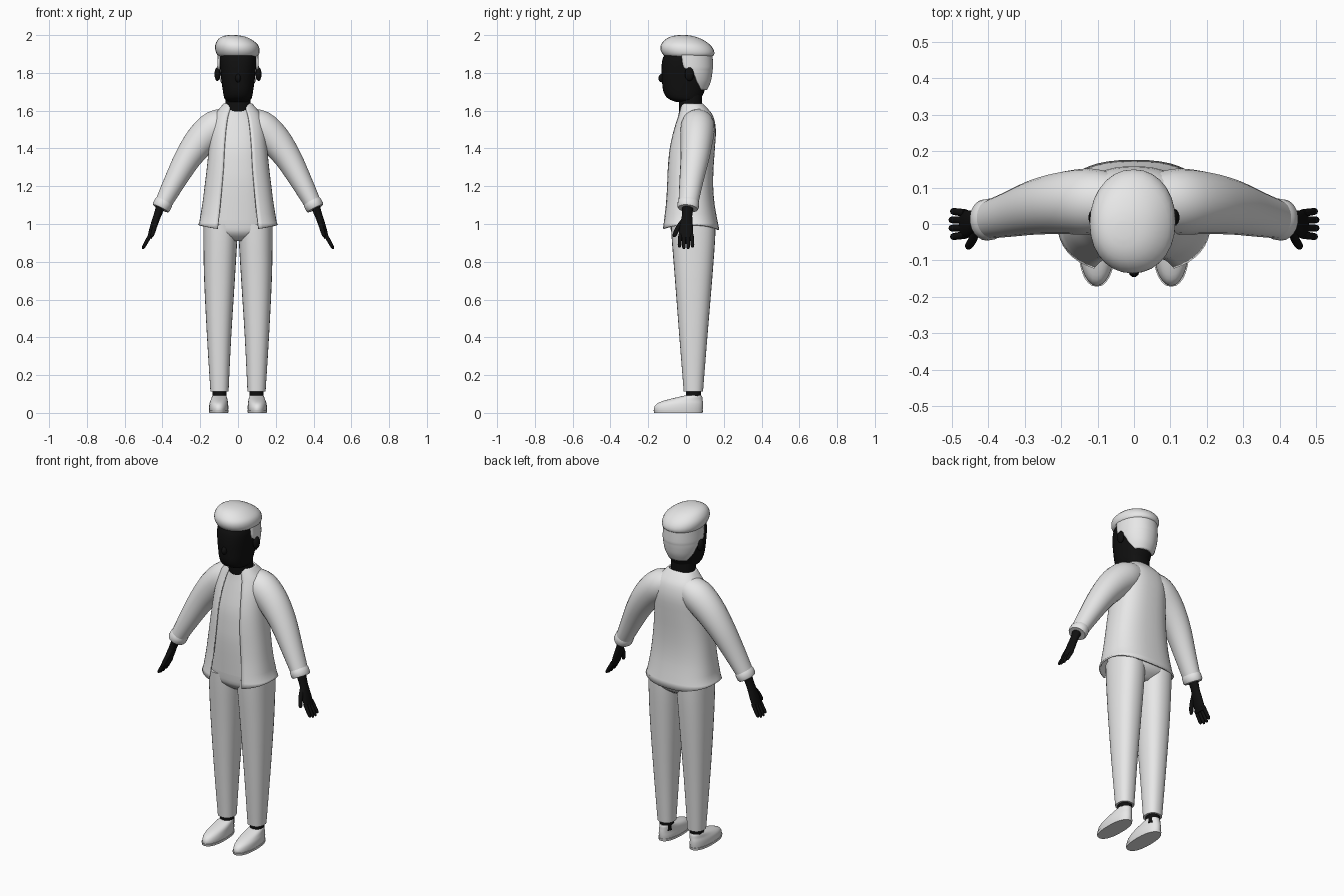
import bpy, bmesh, math
from mathutils import Vector


def material(name, v):
    m = bpy.data.materials.new(name)
    m.diffuse_color = (v, v, v, 1)
    return m


CLOTH = material("light grey", 0.8)
SKIN = material("black", 0.005)


def spline(rows, sub):
    """Catmull-Rom interpolation of rows of numbers."""
    out, n = [], len(rows)
    for i in range(n - 1):
        p0, p1, p2, p3 = (rows[min(max(k, 0), n - 1)] for k in (i - 1, i, i + 1, i + 2))
        for s in range(sub):
            t = s / sub
            out.append([0.5 * (2 * b + (c - a) * t + (2 * a - 5 * b + 4 * c - d) * t * t
                               + (3 * b - a - 3 * c + d) * t ** 3)
                        for a, b, c, d in zip(p0, p1, p2, p3)])
    return out + [list(rows[-1])]


def skin_rings(name, rings, mat, closed=True, mirror=False, thick=0, angle=50):
    """Bridge rings of points into a surface; closed rings get end caps."""
    bm = bmesh.new()
    vs = [[bm.verts.new(p) for p in r] for r in rings]
    n = len(vs[0])
    for a, b in zip(vs, vs[1:]):
        for i in range(n if closed else n - 1):
            j = (i + 1) % n
            bm.faces.new((a[i], a[j], b[j], b[i]))
    if closed:
        bm.faces.new(vs[0][::-1])
        bm.faces.new(vs[-1])
        bmesh.ops.recalc_face_normals(bm, faces=bm.faces)
    return finish(name, bm, mat, mirror, thick, angle)


def finish(name, bm, mat, mirror=False, thick=0, angle=50):
    me = bpy.data.meshes.new(name)
    bm.to_mesh(me)
    bm.free()
    me.materials.append(mat)
    me.shade_smooth()
    me.set_sharp_from_angle(angle=math.radians(angle))
    ob = bpy.data.objects.new(name, me)
    bpy.context.collection.objects.link(ob)
    if thick:
        mod = ob.modifiers.new("thickness", 'SOLIDIFY')
        mod.thickness, mod.offset = thick, -1
    if mirror:
        ob.modifiers.new("mirror", 'MIRROR')
    return ob


def stack(name, rows, mat, sub=3, seg=28, power=2.3, hem=0, **kw):
    """Rows: z, half width, front y, back y, centre x, opening half angle."""
    rings = []
    e = 2 / power
    is_open = len(rows[0]) > 5
    for k, row in enumerate(spline(rows, sub)):
        z, hw, yf, yb, cx = row[:5]
        t0 = math.radians(row[5]) if is_open else 0
        ring = []
        for i in range(seg):
            t = t0 + (2 * math.pi - 2 * t0) * i / (seg - 1 if is_open else seg)
            s, c = math.sin(t), math.cos(t)
            x = cx + hw * math.copysign(abs(s) ** e, s)
            y = (yf + yb) / 2 - (yb - yf) / 2 * math.copysign(abs(c) ** e, c)
            ring.append((x, y, z + (hem * s * s if k == 0 else 0)))
        rings.append(ring)
    return skin_rings(name, rings, mat, closed=not is_open, **kw)


def tube(name, rows, mat, sub=3, seg=16, **kw):
    """Rows: x, y, z, radius along y, radius across."""
    pts = spline(rows, sub)
    rings = []
    for i, p in enumerate(pts):
        d = Vector(pts[min(i + 1, len(pts) - 1)][:3]) - Vector(pts[max(i - 1, 0)][:3])
        d.normalize()
        v = d.cross(Vector((0, 1, 0))).normalized()
        u = v.cross(d)
        rings.append([Vector(p[:3]) + u * p[3] * math.cos(a) + v * p[4] * math.sin(a)
                      for a in (2 * math.pi * k / seg for k in range(seg))])
    return skin_rings(name, rings, mat, mirror=True, **kw)


def ball(name, loc, size, mat, mirror=False):
    bm = bmesh.new()
    bmesh.ops.create_uvsphere(bm, u_segments=14, v_segments=10, radius=1)
    for v in bm.verts:
        v.co = Vector([v.co[i] * size[i] + loc[i] for i in range(3)])
    return finish(name, bm, mat, mirror)


# Shoes, soles and ankles
stack("sole", [(0, .050, -.168, .088, .102), (.014, .052, -.172, .09, .102)],
      CLOTH, sub=1, mirror=True)
stack("shoe", [(.012, .050, -.169, .088, .102), (.03, .051, -.168, .09, .102),
               (.05, .049, -.152, .09, .102), (.067, .045, -.11, .088, .1),
               (.083, .040, -.045, .086, .099), (.092, .036, -.005, .082, .098)],
      CLOTH, power=2.1, mirror=True)
stack("ankle", [(.06, .036, .0, .078, .098), (.13, .037, 0, .08, .098)], SKIN, sub=1, mirror=True)

# Trousers
stack("trouser_leg", [(.113, .048, -.012, .09, .098), (.4, .064, -.035, .113, .1),
                      (.7, .081, -.058, .138, .098), (.9, .089, -.074, .153, .094),
                      (1.0, .091, -.08, .157, .092)], CLOTH, mirror=True)
stack("trouser_seat", [(.91, .06, -.03, .1, 0), (.95, .165, -.074, .15, 0),
                       (1.0, .184, -.084, .157, 0), (1.06, .178, -.088, .148, 0)], CLOTH)

# Shirt under the open jacket
stack("shirt", [(1.02, .178, -.088, .145, 0), (1.2, .16, -.095, .125, 0),
                (1.3, .15, -.092, .125, 0), (1.4, .14, -.083, .13, 0),
                (1.5, .13, -.06, .135, 0), (1.57, .1, -.042, .115, 0),
                (1.61, .07, -.034, .085, 0)], CLOTH)

# Jacket shell with a front opening
stack("jacket", [(.97, .212, -.135, .176, 0, 26), (1.1, .19, -.117, .152, 0, 25),
                 (1.2, .177, -.109, .144, 0, 24), (1.3, .165, -.104, .146, 0, 23),
                 (1.4, .155, -.094, .153, 0, 23), (1.5, .147, -.07, .158, 0, 21),
                 (1.57, .128, -.046, .144, 0, 20), (1.61, .1, -.034, .116, 0, 20),
                 (1.637, .076, -.026, .09, 0, 28)],
      CLOTH, seg=41, power=2.5, hem=.028, thick=.009)

# Sleeves and cuffs
tube("sleeve", [(.05, .062, 1.545, .075, .07), (.115, .062, 1.515, .09, .09),
                (.19, .058, 1.45, .086, .086), (.265, .047, 1.35, .076, .072),
                (.335, .028, 1.225, .063, .058), (.398, .012, 1.105, .052, .045)], CLOTH, seg=22)
tube("cuff", [(.387, .014, 1.126, .051, .044), (.394, .013, 1.113, .057, .05),
              (.406, .011, 1.09, .057, .05), (.41, .01, 1.082, .052, .045)],
     CLOTH, sub=1, seg=22)

# Hands
tube("palm", [(.407, .01, 1.1, .031, .025), (.427, .006, 1.045, .027, .02),
              (.448, .001, .985, .036, .018), (.469, 0, .925, .038, .012)], SKIN)
for i in range(4):
    y = -.03 + .02 * i
    tip = .008 * (i in (0, 3))
    tube("finger_%d" % (i + 1), [(.462, y, .945, .0105, .011), (.485, y * 1.1, .905, .01, .01),
                                 (.501 - tip / 2, y * 1.15, .876 + tip, .009, .008),
                                 (.504 - tip / 2, y * 1.15, .868 + tip, .004, .004)],
         SKIN, sub=2, seg=8)
tube("thumb", [(.432, -.012, 1.02, .014, .013), (.443, -.044, .977, .013, .012),
               (.454, -.06, .942, .011, .01), (.457, -.063, .932, .005, .005)],
     SKIN, sub=2, seg=10)

# Neck and head
stack("neck", [(1.57, .066, -.036, .085, 0), (1.63, .067, -.038, .084, 0),
               (1.72, .068, -.04, .088, 0)], SKIN)
stack("head", [(1.645, .045, -.05, .05, 0), (1.657, .066, -.082, .075, 0),
               (1.675, .075, -.106, .085, 0), (1.71, .081, -.122, .1, 0),
               (1.76, .088, -.127, .115, 0), (1.82, .094, -.13, .122, 0),
               (1.88, .097, -.122, .125, 0), (1.93, .08, -.09, .1, 0)], SKIN)
ball("nose", (0, -.128, 1.772), (.015, .018, .022), SKIN)
ball("ear", (.109, .018, 1.793), (.016, .024, .036), SKIN, mirror=True)

# Hair: back and sides, then the swept top
stack("hair_back", [(1.71, .078, -.06, .112, 0, 128), (1.75, .097, -.1, .13, 0, 112),
                    (1.79, .107, -.115, .138, 0, 104), (1.815, .109, -.118, .141, 0, 90),
                    (1.835, .11, -.12, .143, 0, 79), (1.91, .108, -.12, .14, 0, 75)],
      CLOTH, seg=31, power=2.1, thick=.014)
stack("hair_top", [(1.882, .085, -.095, .12, 0), (1.893, .108, -.118, .147, 0),
                   (1.92, .117, -.134, .147, -.003), (1.95, .112, -.132, .126, -.008),
                   (1.978, .087, -.108, .085, -.018), (1.994, .055, -.075, .04, -.025),
                   (2.0, .02, -.04, .005, -.03)], CLOTH, power=2.1)
